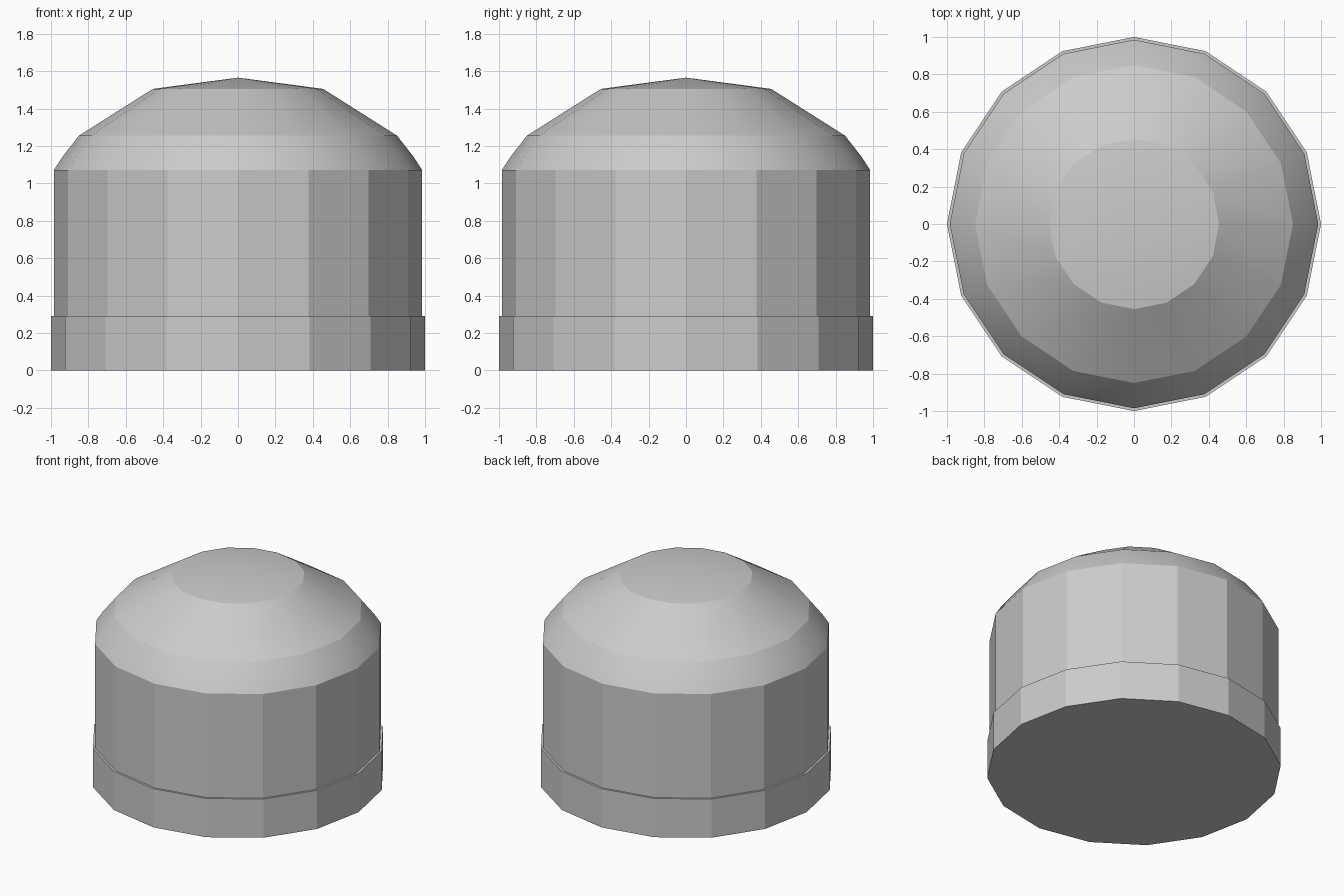
import bpy, bmesh
from math import cos, sin, tau

if "Cube" in bpy.data.objects:
    bpy.data.objects.remove(bpy.data.objects["Cube"])

SIDES = 16


def lathe(name, profile, smooth=False, sharp_rings=()):
    """Spin (radius, z) points into a 16-sided shell; radius 0 makes a pole."""
    bm = bmesh.new()
    rings = []
    for r, z in profile:
        n = SIDES if r > 0 else 1
        rings.append([bm.verts.new((r * cos(tau * i / SIDES), r * sin(tau * i / SIDES), z))
                      for i in range(n)])
    for low, high in zip(rings, rings[1:]):
        for i in range(SIDES):
            j = (i + 1) % SIDES
            quad = [low[i % len(low)], low[j % len(low)],
                    high[j % len(high)], high[i % len(high)]]
            face = bm.faces.new(list(dict.fromkeys(quad)))
            face.smooth = smooth
    # keep chosen rings crisp on smooth parts
    for k in sharp_rings:
        for i in range(SIDES):
            edge = bm.edges.get((rings[k][i], rings[k][(i + 1) % SIDES]))
            edge.smooth = False
    mesh = bpy.data.meshes.new(name)
    bm.to_mesh(mesh)
    bm.free()
    obj = bpy.data.objects.new(name, mesh)
    bpy.context.collection.objects.link(obj)
    return obj


# Base band: closed underside, outer wall, narrow ledge
lathe("base_band", [(0, 0), (1.0, 0), (1.0, 0.29), (0.985, 0.29)])

# Straight faceted body
lathe("body_wall", [(0.985, 0.29), (0.985, 1.07)])

# Rounded shoulder rising to a shallow cone
lathe("dome_cap",
      [(0.985, 1.07), (0.94, 1.14), (0.85, 1.255), (0.455, 1.505), (0, 1.565)],
      smooth=True, sharp_rings=(2, 3))
